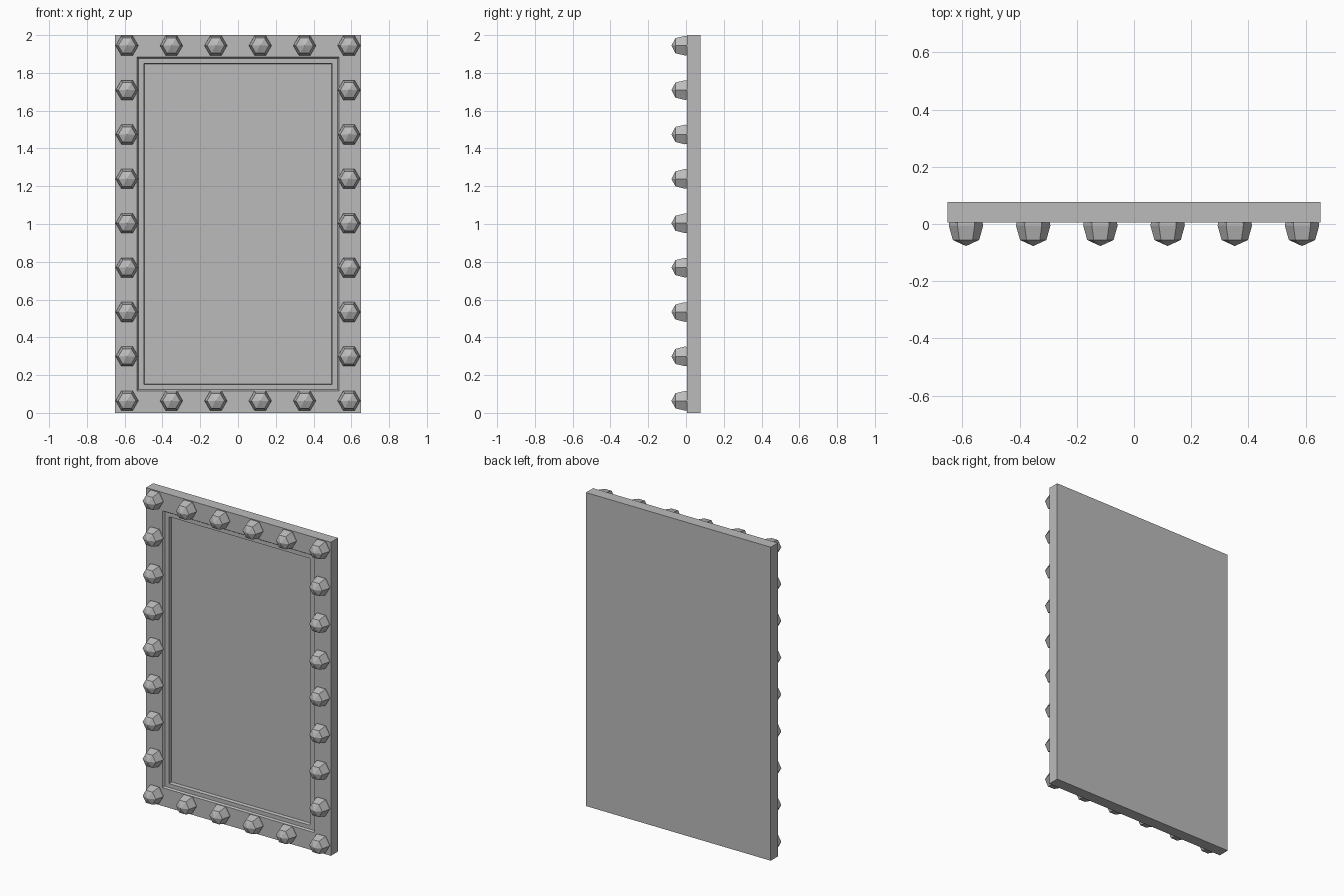
import bpy
import bmesh
from math import cos, sin, tau

cube = bpy.data.objects.get("Cube")
if cube:
    bpy.data.objects.remove(cube, do_unlink=True)

grey = bpy.data.materials.new("plain grey")
grey.use_nodes = True
colour = (0.5, 0.5, 0.5, 1)
grey.diffuse_color = colour
grey.node_tree.nodes["Principled BSDF"].inputs["Base Color"].default_value = colour


def skin_loops(name, loops, cap_start, cap_end):
    """Join matching point loops with quads, capping the ends if asked."""
    bm = bmesh.new()
    rings = [[bm.verts.new(p) for p in loop] for loop in loops]
    for a, b in zip(rings, rings[1:]):
        n = len(a)
        for i in range(n):
            j = (i + 1) % n
            bm.faces.new((a[i], a[j], b[j], b[i]))
    if cap_start:
        bm.faces.new(rings[0])
    if cap_end:
        bm.faces.new(rings[-1])
    else:
        # pointed end
        bmesh.ops.pointmerge(bm, verts=rings[-1], merge_co=rings[-1][0].co)
    bmesh.ops.recalc_face_normals(bm, faces=bm.faces)
    mesh = bpy.data.meshes.new(name)
    bm.to_mesh(mesh)
    bm.free()
    mesh.materials.append(grey)
    return mesh


def place(name, mesh, location):
    obj = bpy.data.objects.new(name, mesh)
    obj.location = location
    bpy.context.collection.objects.link(obj)


def rectangle(half_x, half_z, y):
    return [(sx * half_x, y, sz * half_z)
            for sx, sz in ((-1, -1), (1, -1), (1, 1), (-1, 1))]


def hexagon(radius, y):
    return [(radius * cos(tau * i / 6), y, radius * sin(tau * i / 6)) for i in range(6)]


# Board: back, outer edge, shallow ledge, then the sunken mirror pane
board = skin_loops("mirror_board", [
    rectangle(0.652, 1.0, 0.077),
    rectangle(0.652, 1.0, 0.005),
    rectangle(0.535, 0.883, 0.005),
    rectangle(0.528, 0.876, 0.016),
    rectangle(0.498, 0.851, 0.016),
    rectangle(0.494, 0.847, 0.036),
], True, True)
place("mirror_board", board, (0, 0, 1))

# Faceted bulb with a shallow pointed cap
bulb = skin_loops("bulb", [
    hexagon(0.058, 0.006),
    hexagon(0.060, -0.006),
    hexagon(0.046, -0.056),
    hexagon(0.0, -0.077),
], True, False)

# Bulbs round the border
COLUMNS, ROWS, STEP = 6, 9, 0.235
for c in range(COLUMNS):
    for r in range(ROWS):
        if c in (0, COLUMNS - 1) or r in (0, ROWS - 1):
            x = (c - (COLUMNS - 1) / 2) * STEP
            z = 1.004 + (r - (ROWS - 1) / 2) * STEP
            place(f"bulb_{c}_{r}", bulb, (x, 0, z))
